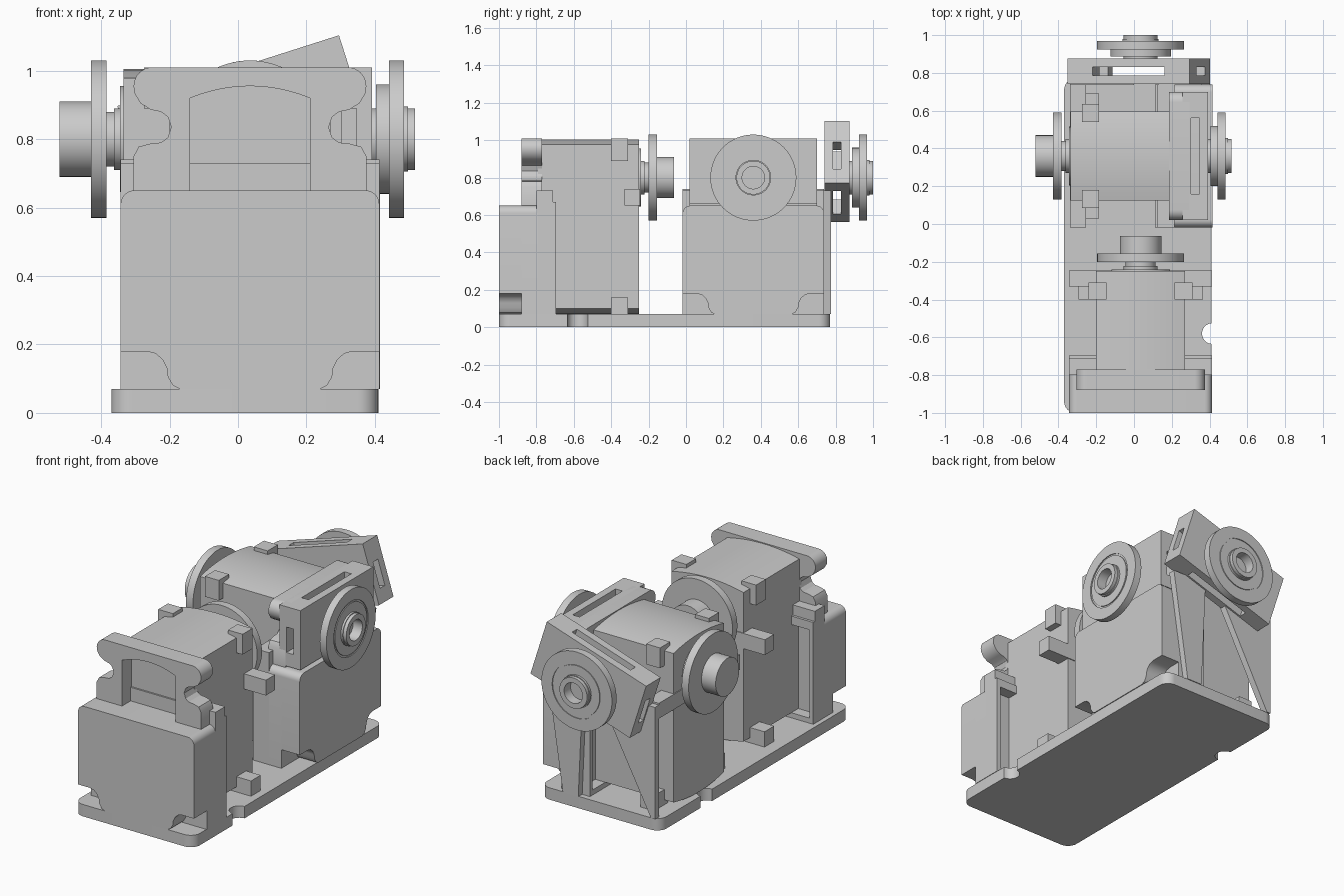
import bpy, bmesh
from math import radians, sin, cos, pi
from mathutils import Matrix, Vector

if "Cube" in bpy.data.objects:
    bpy.data.objects.remove(bpy.data.objects["Cube"])


def finish(name, bm, mat):
    bmesh.ops.recalc_face_normals(bm, faces=bm.faces)
    bm.transform(mat)
    me = bpy.data.meshes.new(name)
    bm.to_mesh(me)
    bm.free()
    ob = bpy.data.objects.new(name, me)
    bpy.context.collection.objects.link(ob)
    return ob


def prism(name, pts, s0, s1, mat=Matrix()):
    """Extrude an (x, z) outline along y."""
    bm = bmesh.new()
    f = bm.faces.new([bm.verts.new((x, s0, z)) for x, z in pts])
    r = bmesh.ops.extrude_face_region(bm, geom=[f])
    vs = [v for v in r["geom"] if isinstance(v, bmesh.types.BMVert)]
    bmesh.ops.translate(bm, verts=vs, vec=(0, s1 - s0, 0))
    return finish(name, bm, mat)


def box(name, x0, x1, y0, y1, z0, z1, mat=Matrix()):
    return prism(name, [(x0, z0), (x1, z0), (x1, z1), (x0, z1)], y0, y1, mat)


def lathe(name, prof, mat):
    """Spin an (r, y) profile about the y axis."""
    bm = bmesh.new()
    vs = [bm.verts.new((r, y, 0)) for r, y in prof]
    es = [bm.edges.new(p) for p in zip(vs, vs[1:])]
    bmesh.ops.spin(bm, geom=vs + es, cent=(0, 0, 0), axis=(0, 1, 0),
                   angle=2 * pi, steps=64)
    bmesh.ops.remove_doubles(bm, verts=bm.verts, dist=1e-4)
    return finish(name, bm, mat)


def arc(cx, cy, r, a0, a1, n=8):
    return [(cx + r * cos(radians(a0 + (a1 - a0) * i / n)),
             cy + r * sin(radians(a0 + (a1 - a0) * i / n))) for i in range(n + 1)]


def mirrored(half):
    """Close a right-hand outline with its mirror image."""
    return half + [(-x, z) for x, z in reversed(half)]


def bow(w, z_side, z_mid, n=12):
    """Shallow arch from the right side to the left."""
    return [(w * (1 - 2 * i / n), z_mid - (z_mid - z_side) * (1 - 2 * i / n) ** 2)
            for i in range(n + 1)]


def motor(tag, m):
    W = 0.378
    top = arc(W - .04, .61, .04, 0, 90)
    # rear housing with scooped lower corners
    scoop = [(.205, .07), (.225, .08), (.24, .105), (.243, .13), (.255, .155),
             (.275, .173), (.30, .18), (W, .18)]
    prism(tag + "_rear_housing", mirrored(scoop + top), -1, -.88, m)
    prism(tag + "_rear_housing_inner", mirrored([(W, .07)] + top), -.88, -.79, m)
    # mounting frame with forward-facing pockets
    box(tag + "_frame_back", -W, W, -.80, -.76, .07, .73, m)
    box(tag + "_frame_top", -W, W, -.76, -.71, .62, .73, m)
    box(tag + "_frame_top_lip", -W, W, -.71, -.695, .62, .67, m)
    box(tag + "_frame_bottom", -W, W, -.76, -.695, .07, .10, m)
    for s in (-1, 1):
        x0, x1 = sorted((s * .353, s * W))
        box(tag + "_frame_side", x0, x1, -.76, -.695, .10, .62, m)
    # vaulted body
    body = bow(.235, .978, 1.005) + [(-x, z) for x, z in bow(.235, .10, .072)]
    prism(tag + "_body", body, -.79, -.25, m)
    # upper ear flange with arched window
    ear = [(.34, .64), (.34, .75), (.325, .778), (.29, .787), (.26, .79), (.24, .805),
           (.23, .835), (.24, .865), (.26, .88), (.29, .886), (.32, .905), (.338, .935)]
    ear += arc(.285, .955, .055, 0, 90)
    outer = mirrored(ear)
    window = bow(-.175, .92, .955)
    prism(tag + "_ear_flange", outer + [(-.175, .64)] + window + [(.175, .64)],
          -.88, -.77, m)
    # mounting lugs
    box(tag + "_side_lugs", -W, W, -.33, -.245, .65, .74, m)
    for s in (-1, 1):
        for part, a, b, z0, z1 in (("top", .18, .275, .89, 1.01),
                                   ("bottom", .20, .33, .065, .16)):
            x0, x1 = sorted((s * a, s * b))
            box(tag + "_" + part + "_lug", x0, x1, -.40, -.31, z0, z1, m)
    # output shaft and wheel
    lathe(tag + "_wheel", [(0, -.29), (.155, -.29), (.155, -.24), (.09, -.24), (.09, -.222),
                           (.08, -.222), (.08, -.2), (.23, -.2), (.23, -.155),
                           (.11, -.155), (.11, -.063), (0, -.063)],
          m @ Matrix.Translation((0, 0, .8)))


def slotted_bracket(tag, m):
    # slotted shell made of two plates and four corner spacers
    box(tag + "_inner_plate", -.34, .34, 0, .045, -.14, .21, m)
    box(tag + "_outer_plate", -.34, .34, .09, .135, -.14, .21, m)
    for x0, x1 in ((-.34, -.2), (.2, .34)):
        for z0, z1 in ((-.14, -.06), (.09, .21)):
            box(tag + "_spacer", x0, x1, .045, .09, z0, z1, m)
    # wheel with grooved face and hollow hub
    lathe(tag + "_wheel", [(0, .12), (.09, .12), (.09, .147), (.16, .147), (.16, .185),
                           (.23, .185), (.23, .228), (.16, .228), (.16, .223),
                           (.15, .223), (.15, .228), (.095, .228), (.095, .24),
                           (.09, .24), (.09, .26), (.06, .26), (.06, .20), (0, .20)], m)


# base plate with rounded corners and two edge notches
L, R, F, B, c = -.37, .41, -1, .77, .06
plan = (arc(R - c, F + c, c, -90, 0) + arc(R + .005, -.58, .055, 265, 95, 12)
        + arc(R - c, B - c, c, 0, 90) + arc(L + c, B - c, c, 90, 180)
        + arc(L - .005, .34, .055, 85, -85, 12) + arc(L + c, F + c, c, 180, 270))
prism("base_plate", [(x, -y) for x, y in plan], 0, .07, Matrix.Rotation(pi / 2, 4, 'X'))

# front motor faces back, rear motor faces left
motor("front_motor", Matrix.Translation((.035, 0, 0)))
motor("rear_motor", Matrix.Translation((-.585, .36, 0)) @ Matrix.Rotation(pi / 2, 4, 'Z'))

# straight bracket on the right, tilted bracket at the back
slotted_bracket("right_bracket",
                Matrix.Translation((.257, .36, .8)) @ Matrix.Rotation(-pi / 2, 4, 'Z'))
slotted_bracket("back_bracket",
                Matrix.Translation((.035, .74, .8)) @ Matrix.Rotation(radians(-17.7), 4, 'Y'))

# back support legs
prism("back_leg_left", [(-.34, .07), (-.315, .07), (0, .66), (0, .73), (-.34, .73)], .735, .775)
prism("back_leg_right", [(.16, .07), (.26, .07), (.36, .73), (.13, .73)], .735, .775)

# the base was extruded along its own axis, so rest everything on z = 0
base = bpy.data.objects["base_plate"]
low = min(v.co.z for v in base.data.vertices)
base.data.transform(Matrix.Translation((0, 0, -low)))

for ob in bpy.context.collection.objects:
    ob.select_set(True)
    bpy.context.view_layer.objects.active = ob
bpy.ops.object.shade_smooth_by_angle(angle=radians(30))
